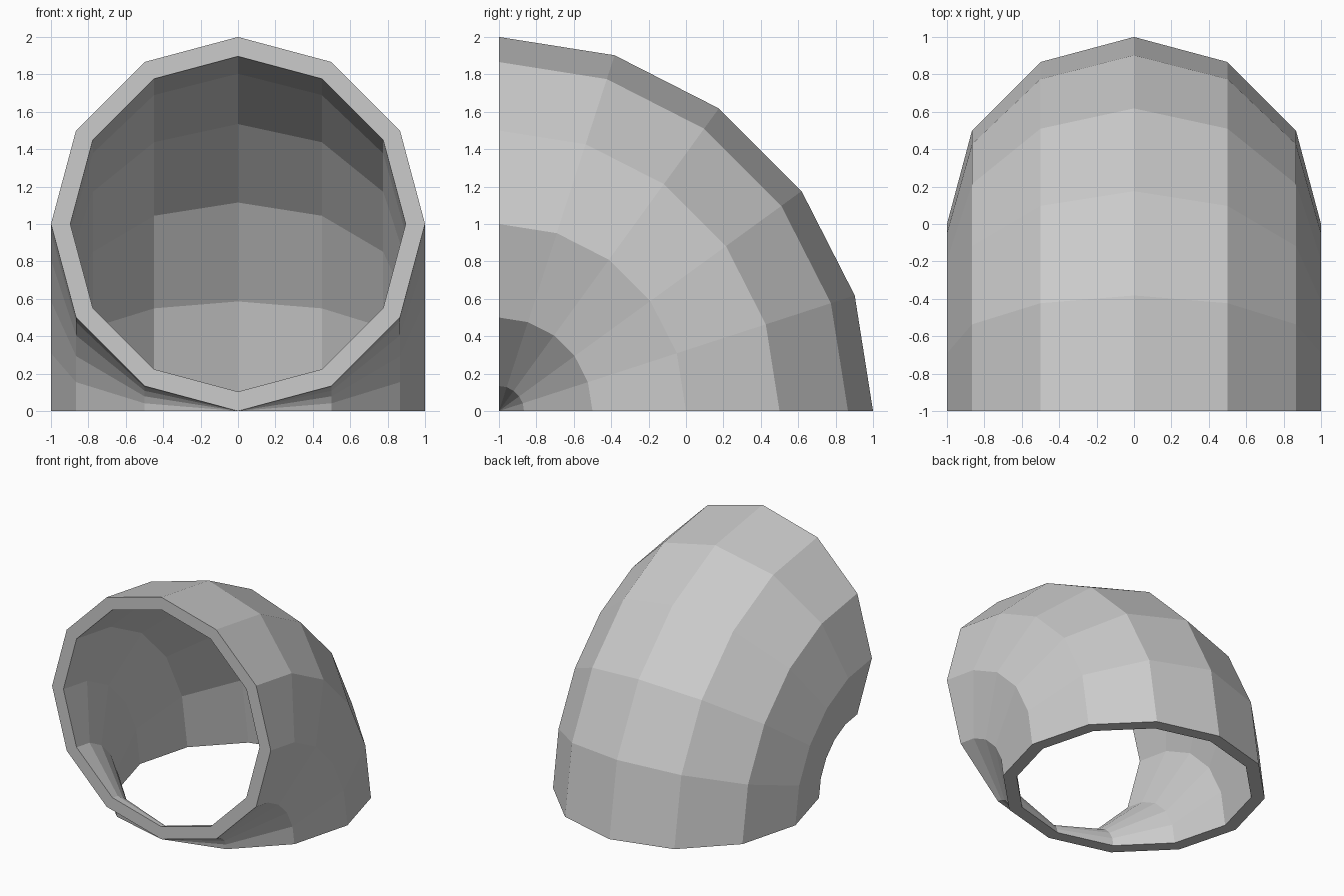
import bpy, bmesh
from math import sin, cos, pi, radians

if "Cube" in bpy.data.objects:
    bpy.data.objects.remove(bpy.data.objects["Cube"])

SIDES, STEPS = 12, 5
OUTER = 1.0
INNER = OUTER - 0.1 / cos(pi / SIDES)

bm = bmesh.new()


def ring(radius, step):
    """One 12-sided section, swung about the bend axis at y=-1, z=0."""
    t = radians(90) * step / STEPS
    verts = []
    for i in range(SIDES):
        a = 2 * pi * i / SIDES
        r = 1 + radius * cos(a)
        verts.append(bm.verts.new((radius * sin(a), -1 + r * sin(t), r * cos(t))))
    return verts


def bridge(a, b):
    for i in range(SIDES):
        j = (i + 1) % SIDES
        bm.faces.new((a[i], a[j], b[j], b[i]))


# Outer and inner walls of the bend
outer = [ring(OUTER, s) for s in range(STEPS + 1)]
inner = [ring(INNER, s) for s in range(STEPS + 1)]
for s in range(STEPS):
    bridge(outer[s], outer[s + 1])
    bridge(inner[s + 1], inner[s])

# Flat rims at both open ends
bridge(inner[0], outer[0])
bridge(outer[-1], inner[-1])

# The tight side of the bend meets in one point
bmesh.ops.remove_doubles(bm, verts=bm.verts, dist=0.0001)
bmesh.ops.recalc_face_normals(bm, faces=bm.faces)

mesh = bpy.data.meshes.new("pipe_elbow")
bm.to_mesh(mesh)
bm.free()
bpy.context.collection.objects.link(bpy.data.objects.new("pipe_elbow", mesh))
